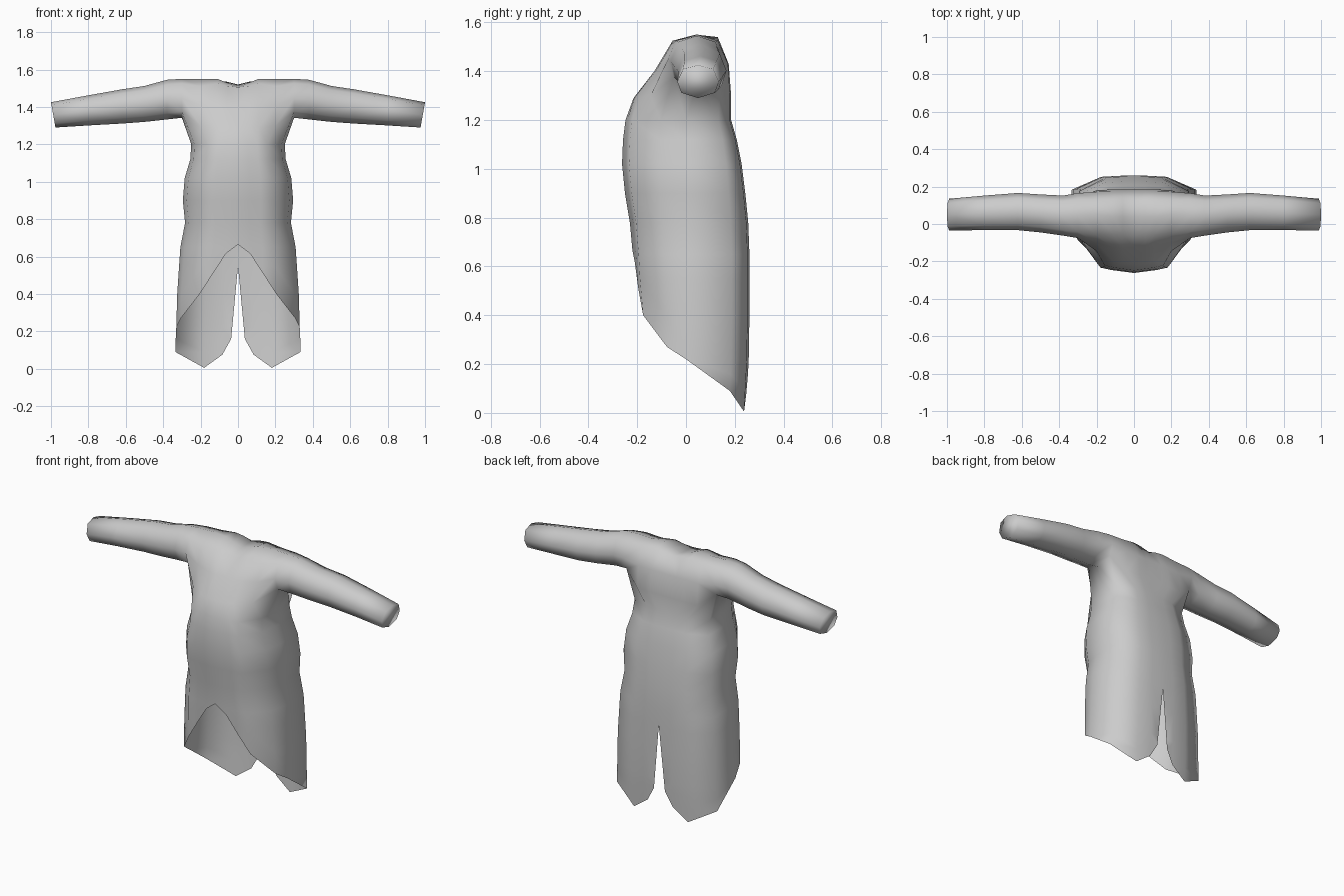
import bpy, bmesh

if "Cube" in bpy.data.objects:
    bpy.data.objects.remove(bpy.data.objects["Cube"])

cloth = bpy.data.materials.new("grey_cloth")
cloth.diffuse_color = (0.6, 0.6, 0.6, 1)
cloth.use_nodes = True
cloth.node_tree.nodes["Principled BSDF"].inputs["Base Color"].default_value = cloth.diffuse_color

# Body profile: height, front depth, back depth, half width
LEVELS = [(1.20, .248, .185, .250), (1.12, .258, .208, .255), (1.02, .262, .228, .285),
          (.90, .250, .243, .295), (.78, .230, .255, .283), (.65, .218, .260, .308),
          (.55, .212, .260, .315), (.40, .197, .260, .325), (.22, .180, .257, .330),
          (.16, .175, .254, .333), (.09, .170, .250, .335), (0, .17, .245, .335)]
# Columns from front centre to back centre: x factor, y factor, hem height
COLUMNS = [(0, -1, .665), (.21, -.97, .615), (.42, -.94, .51), (.63, -.89, .40),
           (.93, -.42, .27), (1, 0, .22), (1, .72, .09),
           (.54, .97, .005), (.25, .99, .075), (.11, 1, .16), (0, 1, .55)]


def body_point(col, level_z):
    xf, yf, hem = COLUMNS[col]
    z = max(level_z, hem)
    for hi, lo in zip(LEVELS, LEVELS[1:]):
        if lo[0] <= z <= hi[0]:
            t = (hi[0] - z) / (hi[0] - lo[0])
            f, b, w = [hi[i] + (lo[i] - hi[i]) * t for i in (1, 2, 3)]
            return (xf * w, yf * (f if yf < 0 else b), z)


# Yoke sections, front to back over the shoulder: x, then (y, z) pairs
YOKE = [(0, (-.215, 1.29), (-.125, 1.40), (-.065, 1.505), (.04, 1.512), (.13, 1.52), (.175, 1.43), (.185, 1.3)),
        (.06, (-.212, 1.29), (-.13, 1.40), (-.06, 1.512), (.04, 1.53), (.13, 1.535), (.175, 1.43), (.185, 1.3)),
        (.11, (-.20, 1.29), (-.125, 1.40), (-.055, 1.525), (.04, 1.55), (.13, 1.54), (.175, 1.43), (.185, 1.3)),
        (.20, (-.145, 1.30), (-.10, 1.41), (-.06, 1.51), (.05, 1.55), (.13, 1.53), (.172, 1.43), (.18, 1.3))]
# Sleeve rings: x, front y, back y, bottom z, top z
SLEEVE = [(.30, -.075, .165, 1.342, 1.55), (.38, -.062, .152, 1.333, 1.545),
          (.50, -.045, .158, 1.320, 1.512), (.62, -.033, .166, 1.311, 1.494),
          (.80, -.032, .152, 1.301, 1.462), (1.0, -.036, .135, 1.29, 1.425)]
# Rounded eight-sided ring: y and z fractions, last one is the underside
RING = [(.10, .16), (0, .5), (.14, .88), (.5, 1), (.86, .88), (1, .5), (.9, .16), (.5, 0)]

bm = bmesh.new()


def quad(*vs):
    bm.faces.new(vs)


# Body grid, clipped by the hem line
body = [[bm.verts.new(body_point(c, lv[0])) for c in range(11)] for lv in LEVELS]
for up, low in zip(body, body[1:]):
    for c in range(10):
        quad(up[c], low[c], low[c + 1], up[c + 1])

# Yoke and sleeve loops
yoke = [[bm.verts.new((s[0], y, z)) for y, z in s[1:]] for s in YOKE]
sleeve = []
for x, y0, y1, z0, z1 in SLEEVE:
    cuff = .024 if x == 1.0 else 0
    sleeve.append([bm.verts.new((x - cuff * (1 - fz), y0 + (y1 - y0) * fy, z0 + (z1 - z0) * fz))
                   for fy, fz in RING])
loops = yoke + [sleeve[0]]
for a, b in zip(loops, loops[1:]):
    for i in range(6):
        quad(a[i], b[i], b[i + 1], a[i + 1])
for a, b in zip(sleeve, sleeve[1:]):
    for i in range(8):
        j = (i + 1) % 8
        quad(a[i], b[i], b[j], a[j])
bm.faces.new(sleeve[-1])

# Join the chest and armpit to the body
armhole = sleeve[0]
edge = [s[0] for s in yoke] + [armhole[0], armhole[7], armhole[6]] + [s[6] for s in reversed(yoke)]
for c in range(10):
    quad(edge[c], body[0][c], body[0][c + 1], edge[c + 1])

bmesh.ops.remove_doubles(bm, verts=bm.verts, dist=1e-4)
bmesh.ops.dissolve_degenerate(bm, edges=bm.edges, dist=1e-4)
bmesh.ops.recalc_face_normals(bm, faces=bm.faces)

# Mirror the half coat
geom = bm.verts[:] + bm.edges[:] + bm.faces[:]
bmesh.ops.mirror(bm, geom=geom, axis='X', merge_dist=1e-4)
bmesh.ops.recalc_face_normals(bm, faces=bm.faces)
for f in bm.faces:
    f.smooth = True

mesh = bpy.data.meshes.new("coat")
bm.to_mesh(mesh)
bm.free()
mesh.materials.append(cloth)
coat = bpy.data.objects.new("coat", mesh)
bpy.context.collection.objects.link(coat)
